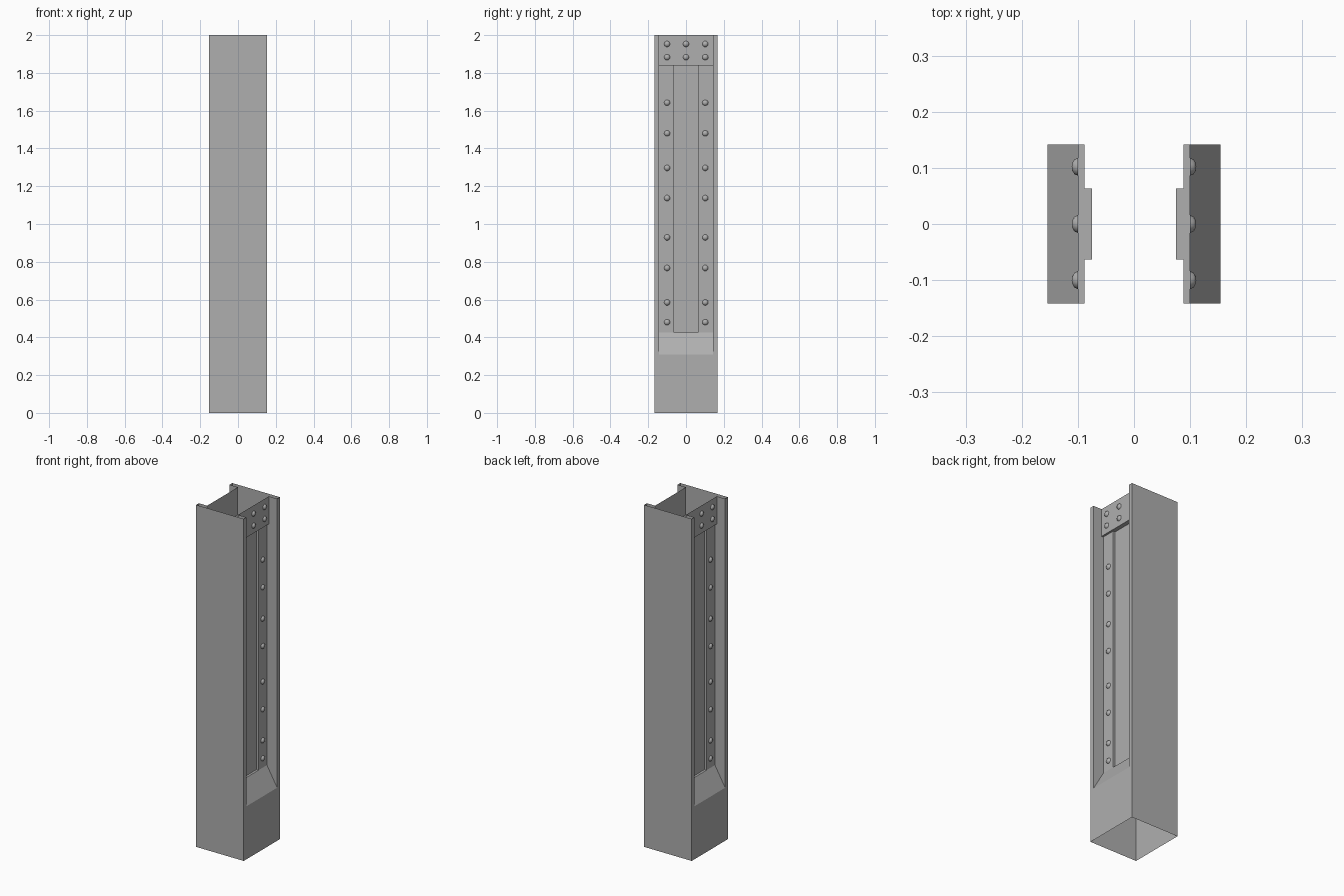
import bpy, bmesh, math
from mathutils import Vector

if "Cube" in bpy.data.objects:
    bpy.data.objects.remove(bpy.data.objects["Cube"])

# Half sizes: outer shell, recess width, centre panel width
X, Y, YR, YP = 0.154, 0.167, 0.142, 0.063
# Depths of top plate, side strips and centre panel
XT, XS, XP = 0.10, 0.088, 0.075
# Heights: bottom of sill, top of sill, bottom of top plate, top
Z1, Z2, Z3, ZT = 0.31, 0.425, 1.838, 2.0

# Dark grey metal
metal = bpy.data.materials.new("dark_grey_metal")
metal.diffuse_color = (0.43, 0.43, 0.43, 1)
metal.use_nodes = True
metal.node_tree.nodes["Principled BSDF"].inputs["Base Color"].default_value = metal.diffuse_color


def face(bm, pts, out):
    f = bm.faces.new([bm.verts.new(p) for p in pts])
    f.normal_update()
    if f.normal.dot(Vector(out)) < 0:
        f.normal_flip()


def x_face(bm, x, y0, y1, z0, z1):
    face(bm, [(x, y0, z0), (x, y1, z0), (x, y1, z1), (x, y0, z1)], (1, 0, 0))


def make_object(name, bm):
    me = bpy.data.meshes.new(name)
    bm.to_mesh(me)
    bm.free()
    me.materials.append(metal)
    ob = bpy.data.objects.new(name, me)
    bpy.context.collection.objects.link(ob)
    return ob


# Column shell: one quarter, open at top and bottom
bm = bmesh.new()
face(bm, [(0, Y, 0), (X, Y, 0), (X, Y, ZT), (0, Y, ZT)], (0, 1, 0))
x_face(bm, X, 0, YR, 0, Z1)          # base
x_face(bm, X, YR, Y, 0, ZT)          # flange edge
x_face(bm, XS, YP, YR, Z2, Z3)       # riveted strip
x_face(bm, XP, 0, YP, Z2, Z3)        # sunken panel
x_face(bm, XT, 0, YR, Z3, ZT)        # top plate
# Flange cheek
face(bm, [(x, YR, z) for x, z in ((X, Z1), (X, ZT), (XT, ZT), (XT, Z3), (XS, Z3), (XS, Z2))], (0, -1, 0))
# Sloping sill, panel edge, panel ledge
face(bm, [(X, 0, Z1), (X, YR, Z1), (XS, YR, Z2), (XS, 0, Z2)], (1, 0, 1))
face(bm, [(XP, YP, Z2), (XS, YP, Z2), (XS, YP, Z3), (XP, YP, Z3)], (0, -1, 0))
face(bm, [(XP, 0, Z2), (XS, 0, Z2), (XS, YP, Z2), (XP, YP, Z2)], (0, 0, 1))
# Underside of top plate
face(bm, [(XP, 0, Z3), (XT, 0, Z3), (XT, YR, Z3), (XS, YR, Z3), (XS, YP, Z3), (XP, YP, Z3)], (0, 0, -1))
bmesh.ops.remove_doubles(bm, verts=bm.verts, dist=0.0005)
column = make_object("column_shell", bm)
column.modifiers.new("mirror", 'MIRROR').use_axis = (True, True, False)

# Rivets: shallow domes facing outward
bm = bmesh.new()


def rivet(x, y, z, r=0.016, h=0.011, n=10):
    rings = []
    for a in (0, 35, 65):
        c, s = math.cos(math.radians(a)), math.sin(math.radians(a))
        rings.append([bm.verts.new((x + h * s,
                                    y + r * c * math.cos(2 * math.pi * i / n),
                                    z + r * c * math.sin(2 * math.pi * i / n))) for i in range(n)])
    for lo, hi in zip(rings, rings[1:]):
        for i in range(n):
            j = (i + 1) % n
            bm.faces.new((lo[i], lo[j], hi[j], hi[i]))
    tip = bm.verts.new((x + h, y, z))
    for i in range(n):
        bm.faces.new((rings[-1][i], rings[-1][(i + 1) % n], tip))


for y in (-0.1, 0.102):
    for z in (0.48, 0.585, 0.767, 0.929, 1.137, 1.297, 1.48, 1.642):
        rivet(XS, y, z)
for y in (-0.1, 0, 0.102):
    for z in (1.883, 1.953):
        rivet(XT, y, z)
for f in bm.faces:
    f.smooth = True
rivets = make_object("rivets", bm)
rivets.modifiers.new("mirror", 'MIRROR')
